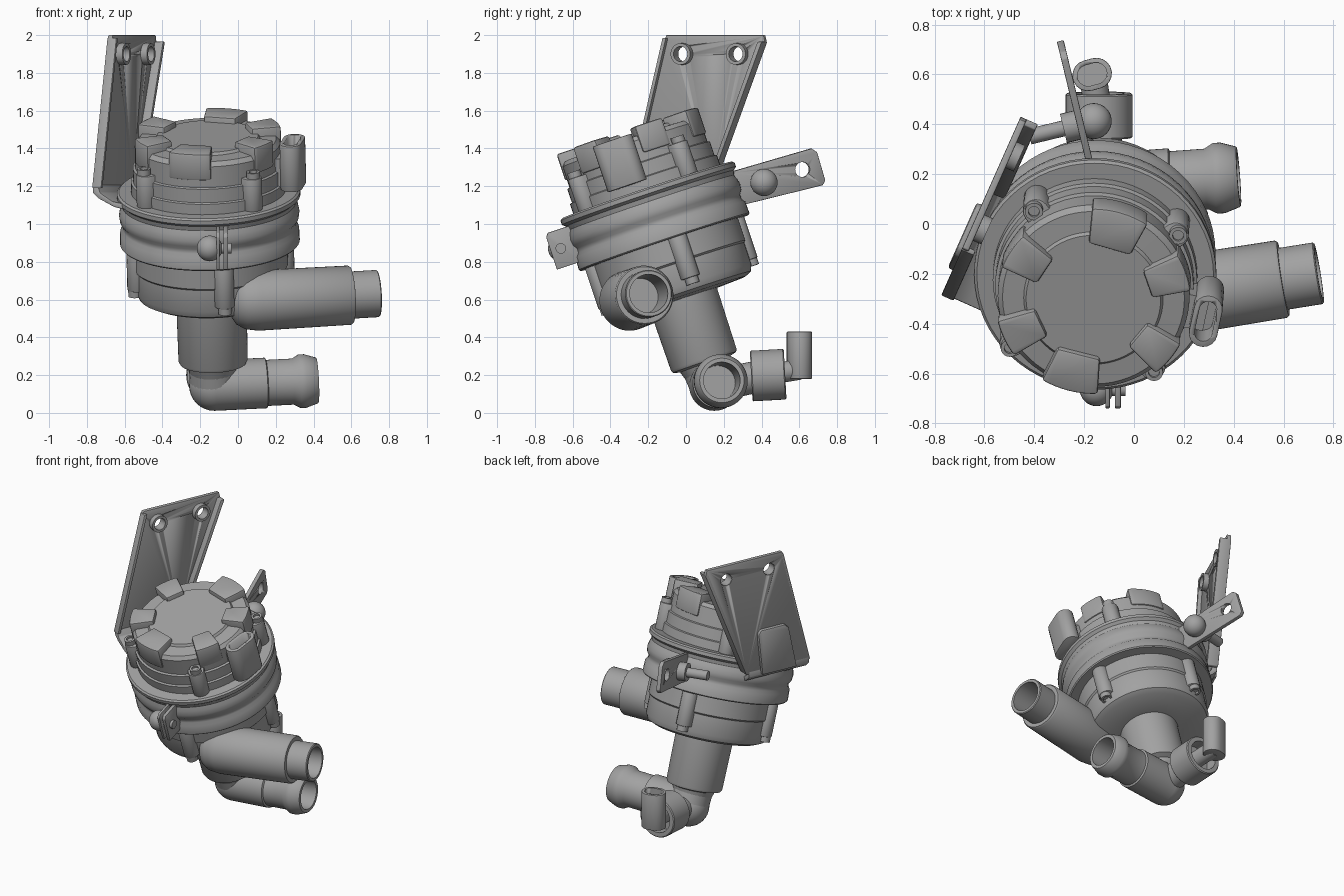
import bpy, bmesh, math
from mathutils import Matrix, Vector

if "Cube" in bpy.data.objects:
    bpy.data.objects.remove(bpy.data.objects["Cube"])

V = Vector
grey = bpy.data.materials.new("mid_grey")
grey.diffuse_color = (0.36, 0.36, 0.36, 1)
grey.use_nodes = True
grey.node_tree.nodes["Principled BSDF"].inputs["Base Color"].default_value = grey.diffuse_color

# Tilted frame of the pump body, origin at the middle of the clamp band
BODY = (Matrix.Translation((-0.152, -0.16, 1.04))
        @ Matrix.Rotation(math.radians(-1.5), 4, 'Y')
        @ Matrix.Rotation(math.radians(18.5), 4, 'X'))


def finish(name, bm, matrix=Matrix(), bevel=0, angle=35):
    bmesh.ops.recalc_face_normals(bm, faces=bm.faces[:])
    me = bpy.data.meshes.new(name)
    bm.to_mesh(me)
    bm.free()
    me.transform(matrix)
    me.materials.append(grey)
    ob = bpy.data.objects.new(name, me)
    bpy.context.collection.objects.link(ob)
    bpy.ops.object.select_all(action='DESELECT')
    ob.select_set(True)
    bpy.context.view_layer.objects.active = ob
    if bevel:
        mod = ob.modifiers.new("bevel", 'BEVEL')
        mod.width, mod.segments, mod.limit_method = bevel, 2, 'ANGLE'
        bpy.ops.object.modifier_apply(modifier=mod.name)
    bpy.ops.object.shade_smooth_by_angle(angle=math.radians(angle))
    return ob


def lathe(name, profile, matrix=BODY, seg=64, closed=False):
    """Spin (radius, height) points around local z."""
    bm = bmesh.new()
    pts = profile + profile[:1] if closed else profile
    vs = [bm.verts.new((r, 0, h)) for r, h in pts]
    es = [bm.edges.new(p) for p in zip(vs, vs[1:])]
    bmesh.ops.spin(bm, geom=vs + es, axis=(0, 0, 1), cent=(0, 0, 0),
                   angle=math.tau, steps=seg)
    bmesh.ops.remove_doubles(bm, verts=bm.verts[:], dist=1e-5)
    return finish(name, bm, matrix)


def along(a, b):
    """Matrix with its origin at a and z pointing to b."""
    a, b = V(a), V(b)
    return Matrix.Translation(a) @ (b - a).to_track_quat('Z', 'Y').to_matrix().to_4x4()


def rod(name, a, b, r, seg=32):
    h = (V(b) - V(a)).length
    return lathe(name, [(0, 0), (r, 0), (r, h), (0, h)], along(a, b), seg)


def ball(name, c, r, scale=(1, 1, 1)):
    bm = bmesh.new()
    bmesh.ops.create_uvsphere(bm, u_segments=32, v_segments=16, radius=r)
    return finish(name, bm, Matrix.Translation(c) @ Matrix.Diagonal((*scale, 1)))


def prism(name, outline, z0, z1, matrix=BODY, bevel=0):
    """Extrude a 2D outline from z0 to z1."""
    bm = bmesh.new()
    f = bm.faces.new([bm.verts.new((x, y, z0)) for x, y in outline])
    g = bmesh.ops.extrude_face_region(bm, geom=[f])['geom']
    bmesh.ops.translate(bm, vec=(0, 0, z1 - z0),
                        verts=[v for v in g if isinstance(v, bmesh.types.BMVert)])
    return finish(name, bm, matrix, bevel)


def cut(ob, cutter):
    bpy.context.view_layer.objects.active = ob
    mod = ob.modifiers.new("cut", 'BOOLEAN')
    mod.operation, mod.solver, mod.object = 'DIFFERENCE', 'EXACT', cutter
    bpy.ops.object.modifier_apply(modifier=mod.name)
    bpy.data.objects.remove(cutter)


def stadium(length, width, n=10):
    """Rounded slot outline, long along y."""
    r, s = width / 2, (length - width) / 2
    return [(r * math.cos(a), r * math.sin(a) + (s if k < n else -s))
            for k in range(2 * n)
            for a in [math.pi * (k % n) / (n - 1) + (0 if k < n else math.pi)]]


# Body: motor housing with lid, clamp band and volute
lathe("motor_lid", [(0, .447), (.27, .447), (.28, .432), (.365, .428), (.385, .405),
                    (.385, .29), (.398, .285), (.398, .21), (.41, .205), (.41, .14), (0, .14)])
lathe("clamp_band", [(0, .147), (.475, .147), (.486, .138), (.486, .115), (.468, .10),
                     (.462, .075), (.472, .05), (.478, .02), (.474, -.01), (.460, -.03),
                     (.460, -.055), (.474, -.075), (.476, -.14), (.47, -.147), (0, -.147)])
lathe("volute_housing", [(0, -.13), (.41, -.13), (.41, -.27), (.40, -.28), (.40, -.40),
                         (.385, -.435), (.35, -.452), (.2, -.46), (0, -.46)])
lathe("inlet_tube", [(0, -.40), (.2, -.40), (.187, -.47), (.183, -.80), (.176, -.815),
                     (.14, -.825), (.125, -.87), (0, -.87)])

# Tabs gripping the lid rim
for deg, width in ((73, .23), (18, .16), (-39, .16), (-105, .23), (204, .16), (147, .16)):
    half = math.asin(width / 2 / .39)
    arc = [(.394 * math.cos(half * k / 4), .394 * math.sin(half * k / 4)) for k in range(-4, 5)]
    prism("lid_tab", arc + [(.23, width * .38), (.23, -width * .38)], .33, .478,
          BODY @ Matrix.Rotation(math.radians(deg), 4, 'Z'), .012)


# Screw bosses above and below the band
def screw_boss(name, deg, r, z0, z1, tip):
    m = (BODY @ Matrix.Rotation(math.radians(deg), 4, 'Z') @ Matrix.Translation((r, 0, 0)))
    prism(name, [(y, x) for x, y in stadium(.16, .105)], z0, z1,
          m @ Matrix.Translation((-.025, 0, 0)), .006)
    d = 1 if tip > z1 else -1
    base = z1 if d > 0 else z0
    lathe(name + "_screw", [(0, base), (.036, base), (.036, tip), (.022, tip),
                            (.022, tip - d * .015), (0, tip - d * .015)],
          m @ Matrix.Translation((.015, 0, 0)), 20)


for k in range(4):
    screw_boss("upper_boss", 35 + 90 * k, .40, .14, .325, .357)
    screw_boss("lower_boss", -80 + 90 * k, .395, -.375, -.14, -.41)

# Electrical connector socket on the right of the motor
m = BODY @ Matrix.Translation((.45, -.095, 0)) @ Matrix.Rotation(math.radians(-12), 4, 'Z')
socket = prism("connector", stadium(.22, .115), .19, .445, m, .004)
cut(socket, prism("connector_cutter", stadium(.17, .07), .30, .6, m))
prism("connector_web", [(-.12, -.07), (0, -.07), (0, .07), (-.12, .07)], .19, .36, m)


# Outlet pipe, tangent to the volute
A, B = V((0.05, -.308, .592)), V((.742, -.197, .632))
L = (B - A).length
S = L - .145
lathe("outlet_pipe", [(0, -.11), (.06, -.10), (.12, -.065), (.148, -.02), (.16, .05),
                      (.157, S - .01), (.15, S), (.125, S), (.125, L - .005), (.12, L),
                      (.102, L), (.098, L - .3), (0, L - .3)], along(A, B), 48)

# Inlet elbow with beaded hose end
E, F = V((-.125, .15, .145)), V((.42, .19, .172))
L = (F - E).length
ball("elbow_corner", E, .134)
rod("elbow_neck", BODY @ V((0, 0, -.80)), E, .13)
lathe("inlet_pipe", [(0, 0), (.134, 0), (.134, L * .5), (.122, L * .51), (.122, L - .13),
                     (.142, L - .095), (.142, L - .065), (.122, L - .004), (.118, L),
                     (.097, L), (.093, L - .3), (0, L - .3)], along(E, F), 48)

# Bypass branch at the back: neck, cup and upright stub
rod("branch_neck", E, (-.135, .37, .19), .085)
lathe("branch_cup", [(0, 0), (.128, 0), (.134, .006), (.134, .174), (.128, .18), (.10, .18),
                     (.10, .10), (0, .10)], along((-.14, .345, .195), (-.14, .525, .205)), 48)
rod("branch_plug", (-.14, .42, .20), (-.165, .60, .23), .055)
m = Matrix.Translation((-.168, .60, 0)) @ Matrix.Rotation(math.radians(-75), 4, 'Z')
stub = prism("branch_stub", stadium(.16, .125), .18, .43, m, .004)
cut(stub, prism("stub_cutter", stadium(.12, .085), .33, .6, m))

# Rear clamp ear: plate with hole, dome bolt and shank
X = V((-.235, .972, 0))                       # direction along the plate
N = V((.972, .235, 0))                        # plate normal
P = V((-.215, .40, 1.22))
EAR = Matrix.Translation(P) @ Matrix((X, (0, 0, 1), N)).transposed().to_4x4()
ear = prism("rear_clamp_ear", [(-.15, -.13), (.33, -.015), (.345, .01), (.30, .16), (.27, .18),
                               (-.19, .05)], -.014, .014, EAR, .004)
cut(ear, rod("ear_hole", EAR @ V((.22, .068, -.1)), EAR @ V((.22, .068, .1)), .04))
ball("rear_bolt_dome", P + N * .055, .072)
rod("rear_bolt_shank", P - N * .21 + V((0, 0, 0)), P, .032, 20)
rod("rear_bolt_collar", P - N * .07, P, .06, 24)

# Front clamp ear and bolt
m = Matrix.Translation((-.065, -.62, .885)) @ Matrix.Rotation(math.radians(18.5), 4, 'X')
bar = [(-.10, -.1), (.04, -.1), (.04, .1), (-.085, .1), (-.10, .08)]
side = m @ Matrix(((0, 0, 1, 0), (1, 0, 0, 0), (0, 1, 0, 0), (0, 0, 0, 1)))
prism("front_clamp_ear", bar, -.012, .012, side, .004)
prism("front_clamp_ear_inner", bar, -.05, -.032, side, .004)
ball("front_bolt_dome", m @ V((-.085, -.045, 0)), .068)
rod("front_bolt", m @ V((-.08, -.045, 0)), m @ V((.03, -.045, 0)), .028, 20)

# Mounting bracket: upright plate in its own plane (u along, v up, n to the pump)
U = V((.406, .914, 0))
NB = V((.914, -.406, 0))
BR = Matrix.Translation((-.68, -.11, 0)) @ Matrix((U, (0, 0, 1), -NB)).transposed().to_4x4()
edge = [(-.20, 1.19), (.28, 1.19), (.585, 1.96), (.575, 2.0), (.01, 2.0), (0, 1.97)]
plate = prism("bracket_plate", edge, -.014, .014, BR, .005)
for u in (.11, .43):
    c = V((u, 1.9, 0))
    cut(plate, rod("bracket_hole", BR @ (c + V((0, 0, .2))), BR @ (c - V((0, 0, .2))), .042))
    lathe("bracket_collar", [(.04, -.012), (.057, -.012), (.057, .05), (.04, .05)],
          along(BR @ c, BR @ c + NB), 32, True)
# folded side flanges, raised pad and foot bent in to the band
prism("bracket_rear_flange", [(.255, 1.19), (.28, 1.19), (.587, 1.965), (.56, 1.965)],
      -.062, .014, BR, .005)
prism("bracket_front_flange", [(-.20, 1.19), (-.178, 1.19), (.022, 1.985), (0, 1.985)],
      -.04, .014, BR, .005)
prism("bracket_pad", [(-.09, 1.17), (.17, 1.17), (.20, 1.46), (.18, 1.49), (.0, 1.49),
                      (-.03, 1.46)], 0, .035, BR, .012)
FOOT = BR @ Matrix(((0, 0, 1, 0), (0, 1, 0, 0), (1, 0, 0, 0), (0, 0, 0, 1)))
prism("bracket_foot", [(.014, 1.21), (.014, 1.165), (-.02, 1.135), (-.11, 1.09), (-.20, 1.07),
                       (-.20, 1.10), (-.10, 1.12), (-.03, 1.165), (-.014, 1.21)],
      -.19, .26, FOOT, .005)
